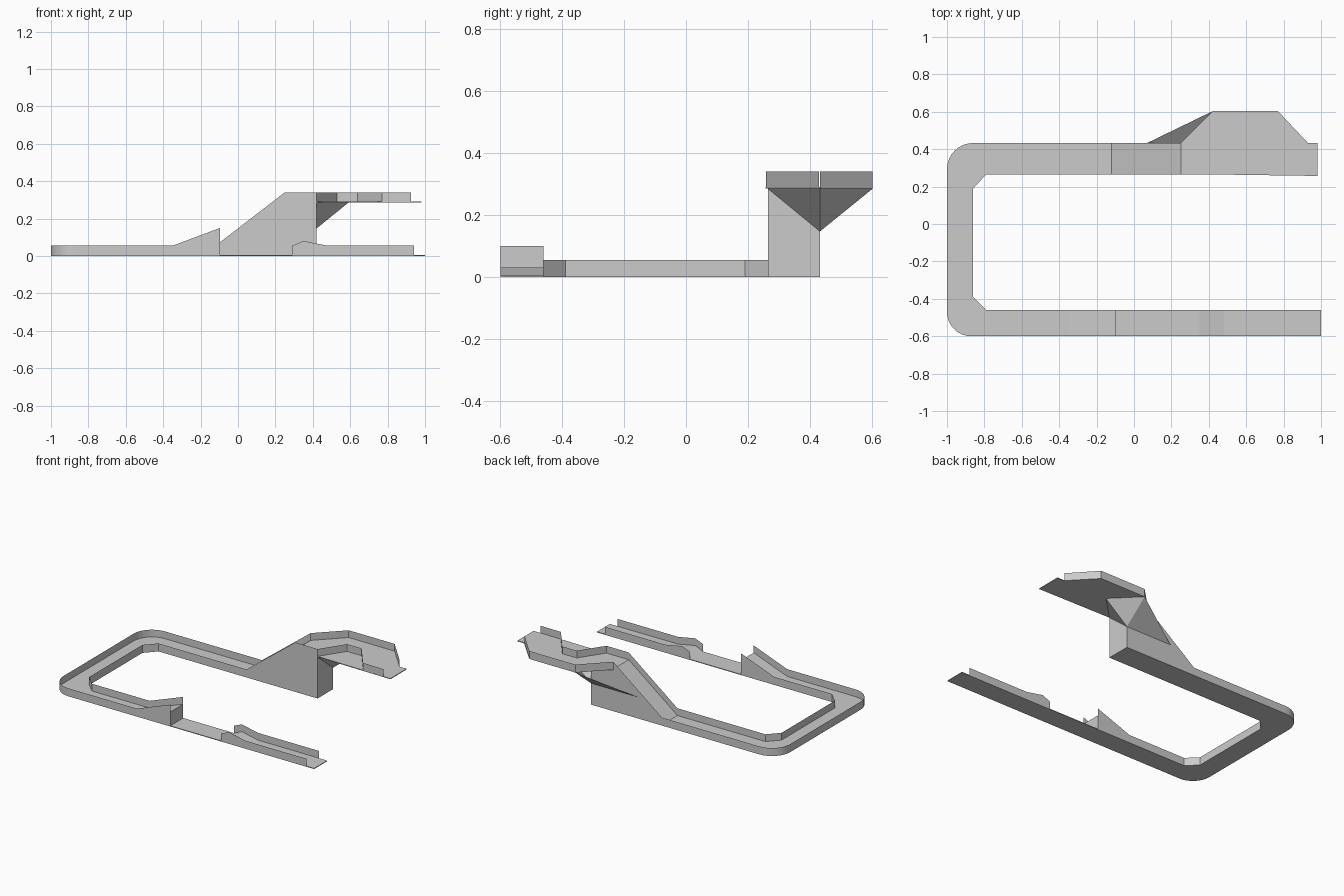
import bpy, bmesh, math

if "Cube" in bpy.data.objects:
    bpy.data.objects.remove(bpy.data.objects["Cube"])

FLOOR, DECK, RIM = 0.005, 0.29, 0.05      # road level, upper deck level, rim height
BACK_OUT, BACK_IN = 0.433, 0.265          # back straight edges (y)
FRONT_OUT, FRONT_IN = -0.6, -0.46         # front straight edges (y)


def finish(name, bm, smooth=False, recalc=False):
    if recalc:
        bmesh.ops.recalc_face_normals(bm, faces=bm.faces)
    me = bpy.data.meshes.new(name)
    bm.to_mesh(me)
    bm.free()
    ob = bpy.data.objects.new(name, me)
    bpy.context.collection.objects.link(ob)
    if smooth:
        bpy.ops.object.select_all(action='DESELECT')
        ob.select_set(True)
        bpy.context.view_layer.objects.active = ob
        bpy.ops.object.shade_smooth_by_angle(angle=math.radians(30))
    return ob


def prism(name, points, offset, smooth=False):
    """Closed solid: 3D outline swept along an offset vector."""
    bm = bmesh.new()
    face = bm.faces.new([bm.verts.new(p) for p in points])
    res = bmesh.ops.extrude_face_region(bm, geom=[face], use_keep_orig=True)
    moved = [v for v in res['geom'] if isinstance(v, bmesh.types.BMVert)]
    bmesh.ops.translate(bm, verts=moved, vec=offset)
    return finish(name, bm, smooth, recalc=True)


def slab(name, outline, z_top, smooth=False):
    return prism(name, [(x, y, z_top - FLOOR) for x, y in outline], (0, 0, FLOOR), smooth)


def side_prism(name, profile, y0, y1):
    return prism(name, [(x, y0, z) for x, z in profile], (0, y1 - y0, 0))


def rim(name, path, flip=False, smooth=False):
    """Thin upright sheet following a path along the road edge."""
    bm = bmesh.new()
    low = [bm.verts.new(p) for p in path]
    top = [bm.verts.new((x, y, z + RIM)) for x, y, z in path]
    for i in range(len(path) - 1):
        quad = [low[i], low[i + 1], top[i + 1], top[i]]
        bm.faces.new(quad[::-1] if flip else quad)
    return finish(name, bm, smooth)


def arc(cx, cy, r, a0, n=8):
    angles = [math.radians(a0 + 90 * i / n) for i in range(n + 1)]
    return [(cx + r * math.cos(a), cy + r * math.sin(a)) for a in angles]


def at(z, pts):
    return [(x, y, z) for x, y in pts]


# U-shaped road floor
outer_bend = arc(-0.86, BACK_OUT - 0.14, 0.14, 90) + arc(-0.87, FRONT_OUT + 0.13, 0.13, 180)
inner_bend = [(-0.79, BACK_IN), (-0.86, 0.19), (-0.86, -0.39), (-0.79, FRONT_IN)]
slab("road_floor", [(0.42, BACK_OUT)] + outer_bend + [(1, FRONT_OUT), (1, FRONT_IN)]
     + inner_bend[::-1] + [(0.42, BACK_IN)], FLOOR, smooth=True)

# Front jump ramp, landing bump and tall back ramp
side_prism("jump_ramp", [(-0.35, FLOOR), (-0.095, 0.1), (-0.095, FLOOR)], FRONT_OUT, FRONT_IN)
side_prism("landing_bump", [(0.29, FLOOR), (0.35, 0.03), (0.48, FLOOR)], FRONT_OUT, FRONT_IN)
side_prism("back_ramp", [(-0.12, FLOOR), (0.25, DECK), (0.42, DECK), (0.42, FLOOR)],
           BACK_IN, BACK_OUT)

# Upper deck that bulges to the back
slab("upper_deck", [(0.25, BACK_IN), (0.42, BACK_IN), (0.98, 0.257), (0.98, BACK_OUT),
                    (0.93, BACK_OUT), (0.77, 0.603), (0.42, 0.603), (0.25, BACK_OUT)], DECK)

# Sloped bracket sheets under the deck
bm = bmesh.new()
p, q, r, s, t = [bm.verts.new(c) for c in (
    (0.07, BACK_OUT, 0.147), (0.42, BACK_OUT, 0.147), (0.42, 0.603, DECK - FLOOR),
    (0.42, BACK_IN, DECK - FLOOR), (0.59, BACK_OUT, DECK - FLOOR))]
for tri in ((p, r, q), (q, r, t), (q, t, s)):
    bm.faces.new(tri)
finish("deck_bracket", bm)

# Outer and inner rims, from the upper deck around to the front jump
rim("outer_rim",
    at(DECK, [(0.925, BACK_OUT), (0.77, 0.603), (0.42, 0.603), (0.25, BACK_OUT)])
    + [(-0.12, BACK_OUT, FLOOR)] + at(FLOOR, outer_bend)
    + [(-0.35, FRONT_OUT, FLOOR), (-0.095, FRONT_OUT, 0.1)], smooth=True)
rim("inner_rim",
    at(DECK, [(0.925, 0.258), (0.77, 0.26), (0.64, 0.43), (0.53, 0.43),
              (0.42, BACK_IN), (0.25, BACK_IN)])
    + [(-0.12, BACK_IN, FLOOR)] + at(FLOOR, inner_bend)
    + [(-0.35, FRONT_IN, FLOOR), (-0.095, FRONT_IN, 0.1)], flip=True)

# Rims of the landing stretch
for label, y, flip in (("outer", FRONT_OUT, False), ("inner", FRONT_IN, True)):
    rim(f"landing_rim_{label}", [(0.29, y, FLOOR), (0.35, y, 0.03), (0.48, y, FLOOR),
                                 (0.94, y, FLOOR)], flip=flip)
